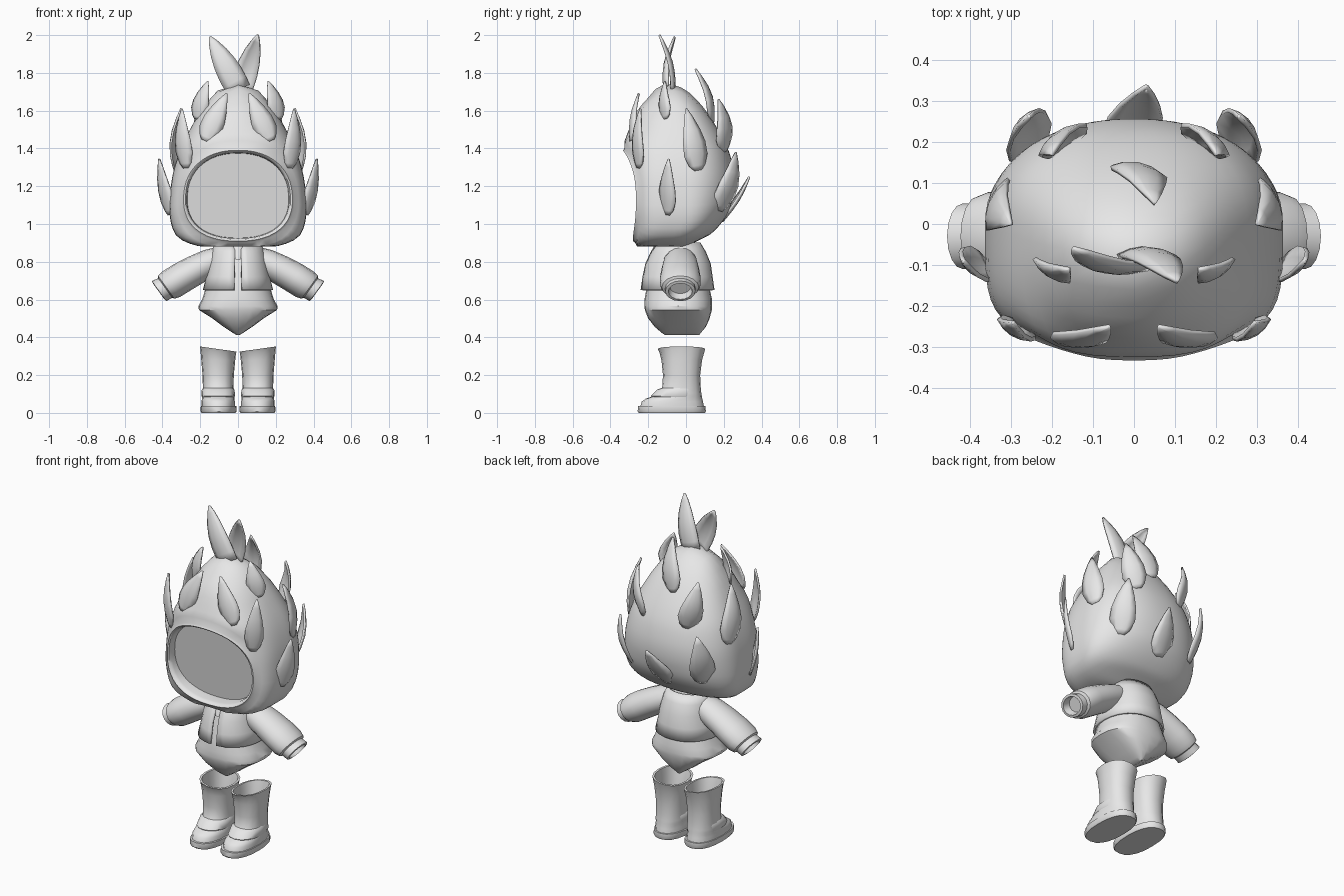
import bpy, bmesh, math
from mathutils import Vector

if "Cube" in bpy.data.objects:
    bpy.data.objects.remove(bpy.data.objects["Cube"])

grey = bpy.data.materials.new("light_grey")
grey.diffuse_color = (0.8, 0.8, 0.8, 1)
grey.use_nodes = True
grey.node_tree.nodes["Principled BSDF"].inputs["Base Color"].default_value = grey.diffuse_color


def make(name, verts, faces, angle=40, thick=0, mirror=False):
    me = bpy.data.meshes.new(name)
    me.from_pydata([tuple(v) for v in verts], [], faces)
    bm = bmesh.new()
    bm.from_mesh(me)
    bmesh.ops.recalc_face_normals(bm, faces=bm.faces)
    bm.to_mesh(me)
    bm.free()
    me.materials.append(grey)
    ob = bpy.data.objects.new(name, me)
    bpy.context.collection.objects.link(ob)
    bpy.context.view_layer.objects.active = ob
    ob.select_set(True)
    bpy.ops.object.shade_smooth_by_angle(angle=math.radians(angle))
    ob.select_set(False)
    if thick:
        m = ob.modifiers.new("thickness", 'SOLIDIFY')
        m.thickness, m.offset = thick, 0
    if mirror:
        ob.modifiers.new("mirror", 'MIRROR').use_mirror_merge = False
    return ob


def loft(name, rings, closed=True, cap_start=False, cap_end=False, **kw):
    n = len(rings[0])
    faces = []
    for r in range(len(rings) - 1):
        for i in range(n if closed else n - 1):
            j = (i + 1) % n
            faces.append((r * n + i, r * n + j, (r + 1) * n + j, (r + 1) * n + i))
    if cap_start:
        faces.append(tuple(range(n)))
    if cap_end:
        faces.append(tuple(range((len(rings) - 1) * n, len(rings) * n)))
    return make(name, [v for r in rings for v in r], faces, **kw)


def spow(v, e):
    return math.copysign(abs(v) ** e, v)


def ring(cx, z, w, yf, yb, n=20, e=2.0, gap=0.0, tilt=0.0):
    """Superellipse at height z, starting from the front; gap leaves it open."""
    cy, d = (yf + yb) / 2, (yb - yf) / 2
    pts = []
    for i in range(n):
        t = gap + (2 * math.pi - 2 * gap) * i / (n - 1) if gap else 2 * math.pi * i / n
        x = w * spow(math.sin(t), 2 / e)
        pts.append(Vector((cx + x, cy - d * spow(math.cos(t), 2 / e), z + tilt * x)))
    return pts


# ---- hood: sections by height (z, half width, front y, back y, front squareness)
HOOD = [(0.88, .20, -.262, .00, 4.5), (0.905, .28, -.27, .05, 4.5), (0.95, .335, -.273, .135, 4.5),
        (1.05, .362, -.278, .217, 4.5), (1.15, .360, -.285, .25, 4.3), (1.25, .348, -.293, .256, 4),
        (1.35, .322, -.310, .238, 3.4), (1.42, .295, -.328, .212, 2.9), (1.50, .255, -.302, .17, 2.5),
        (1.60, .198, -.258, .105, 2.2), (1.68, .135, -.19, .035, 2), (1.72, .085, -.155, -.02, 2),
        (1.745, .0, -.10, -.09, 2)]
CENTRE = Vector((0, -0.05, 1.15))


def slope(k, c):
    a, b = HOOD[max(k - 1, 0)], HOOD[min(k + 1, len(HOOD) - 1)]
    return (b[c] - a[c]) / (b[0] - a[0])


def section(z):
    """Smoothly interpolated section of the hood."""
    for k in range(len(HOOD) - 1):
        a, b = HOOD[k], HOOD[k + 1]
        if a[0] <= z <= b[0]:
            h = b[0] - a[0]
            t = (z - a[0]) / h
            w, yf, yb, e = [a[c] * (1 + 2 * t) * (1 - t) ** 2 + b[c] * t * t * (3 - 2 * t)
                            + h * slope(k, c) * t * (1 - t) ** 2 - h * slope(k + 1, c) * t * t * (1 - t)
                            for c in range(1, 5)]
            return w, yf, yb, e, min(0.0, (yf + yb) / 2 + .1 * (yb - yf))


def inside(p):
    s = section(p.z)
    if not s or s[0] < 1e-4:
        return False
    w, yf, yb, e, cy = s
    if p.y < cy:
        return (abs(p.x) / w) ** e + (abs(cy - p.y) / abs(cy - yf)) ** e < 1
    return (abs(p.x) / w) ** 2.2 + (abs(p.y - cy) / abs(yb - cy)) ** 2.2 < 1


def surface(d):
    lo, hi = 0.0, 1.0
    for _ in range(30):
        mid = (lo + hi) / 2
        lo, hi = (mid, hi) if inside(CENTRE + d * mid) else (lo, mid)
    return CENTRE + d * lo


def opening(scale, n=48):
    pts = []
    for i in range(n):
        t = 2 * math.pi * i / n
        x = .285 * scale * spow(math.sin(t), 2 / 2.3) * (1 - .06 * math.cos(t))
        z = 1.15 + .238 * scale * spow(math.cos(t), 2 / 2.3)
        w, yf, yb, e, cy = section(z)
        pts.append(Vector((x, cy - (cy - yf) * max(0.0, 1 - (abs(x) / w) ** e) ** (1 / e), z)))
    return pts


rim = opening(1.05)
back = Vector((0, 1, 0))
# flat backing wall of the face opening, then the rolled lip
rings = [[Vector((p.x, -.195 - .11 * (p.z - .9), p.z)) for p in opening(s)] for s in (.3, .65, .94)]
rings += [[p + Vector((0, dy, 0)) for p in opening(s)]
          for s, dy in ((.95, .02), (.975, -.004), (1.01, -.01))]
rings.append(rim)
STEPS = 30
for k in range(1, STEPS):
    rings.append([surface((p - CENTRE).normalized().slerp(back, k / STEPS)) for p in rim])
loft("hood", rings, cap_start=True, cap_end=True, angle=60)

# ---- leaf scales on the hood
POINTED = ((0, .3), (.08, .68), (.25, 1), (.45, .95), (.65, .7), (.85, .36), (1, .04))
BROAD = ((0, .95), (.15, 1), (.3, 1), (.5, .9), (.7, .68), (.88, .36), (1, .06))


def leaf(name, base, tip, width, out=None, mirror=True, bow=.035, shape=POINTED):
    base, tip = Vector(base), Vector(tip)
    if shape is POINTED:
        base = surface((base - CENTRE).normalized())
    if out is None:
        out = (base + tip) / 2 - Vector((0, -.03, 0))
        out.z = 0
    out = Vector(out).normalized()
    axis = tip - base
    side = axis.cross(out).normalized()
    rows = []
    for t, wd in shape:
        mid = base + axis * t + out * bow * math.sin(math.pi * t)
        h = width * wd / 2
        rows.append([mid + side * h * u - out * .3 * h * u * u for u in (-1, -.5, 0, .5, 1)])
    loft(name, rows, closed=False, angle=50, thick=.011, mirror=mirror)


leaf("brow_leaf", (.18, -.30, 1.45), (.06, -.25, 1.69), .12, (.2, -1, 0), bow=.02)
leaf("temple_leaf", (.30, -.27, 1.31), (.295, -.24, 1.61), .10, (.55, -.85, 0), bow=.025)
leaf("crown_side_leaf", (.215, -.11, 1.55), (.158, -.11, 1.755), .10, (.55, -.85, 0), bow=.02)
leaf("side_leaf", (.32, .06, 1.28), (.30, .0, 1.61), .13, (.88, .35, 0))
leaf("cheek_leaf", (.36, -.10, 1.05), (.416, -.09, 1.345), .105, (.8, -.6, 0), bow=.018)
leaf("upper_back_leaf", (-.01, .14, 1.53), (.05, .05, 1.82), .13, mirror=False)
leaf("back_leaf", (.145, .2, 1.38), (.20, .17, 1.66), .13)
leaf("lower_back_leaf", (.25, .18, 1.07), (.255, .262, 1.38), .14)
leaf("nape_leaf", (-.02, .23, 1.0), (.03, .335, 1.25), .14, mirror=False, bow=.018)
leaf("top_leaf_front", (.005, -.115, 1.71), (-.148, -.06, 1.99), .13, (0, -1, .1), False, .025, BROAD)
leaf("top_leaf_rear", (.015, -.06, 1.71), (.105, -.14, 2.0), .12, (0, 1, .1), False, .025, BROAD)

# ---- body suit with slanted leg openings
BODY = [(.90, .10, -.13, .05, 2), (.80, .14, -.17, .08, 2), (.68, .165, -.205, .12, 2.2),
        (.60, .19, -.22, .138, 2.3), (.565, .21, -.22, .138, 2.4), (.545, .207, -.218, .137, 2.5),
        (.50, .135, -.20, .125, 3), (.455, .075, -.165, .105, 3), (.425, .03, -.13, .08, 3),
        (.412, .008, -.11, .07, 3)]
loft("body_suit", [ring(0, z, w, f, b, 24, e) for z, w, f, b, e in BODY],
     cap_start=True, cap_end=True, angle=35)

# ---- jacket, open at the front
JACKET = [(.90, .115, -.145, .07), (.85, .135, -.18, .10), (.79, .15, -.21, .125),
          (.72, .163, -.225, .135), (.65, .18, -.235, .145)]
loft("jacket", [ring(0, z, w, f, b, 29, 2.2, gap=.09) for z, w, f, b in JACKET],
     closed=False, thick=.012)
# small tab at the collar
loft("collar_tab", [ring(0, z, w, y, y + .02, 10) for z, w, y in
                    ((.90, .028, -.16), (.84, .022, -.193), (.81, .012, -.205))],
     cap_start=True, cap_end=True)


# ---- sleeves: elliptical tube along a sloping arm, cuff with recessed end
def tube_ring(x, z, r, ry, n=16):
    u = Vector((.58, 0, .81))
    c = Vector((x, -.03, z))
    return [c + u * r * math.cos(2 * math.pi * i / n) + Vector((0, ry * math.sin(2 * math.pi * i / n), 0))
            for i in range(n)]


SLEEVE = [(.06, .835, .06, .07), (.14, .80, .075, .09), (.22, .76, .08, .10), (.30, .715, .083, .108),
          (.355, .68, .082, .108), (.38, .665, .075, .098), (.385, .661, .064, .08),
          (.418, .645, .066, .08), (.42, .643, .052, .064), (.385, .668, .045, .055)]
loft("sleeve", [tube_ring(*s) for s in SLEEVE], cap_start=True, cap_end=True, mirror=True)

# ---- boots
BOOT = [(.035, .088, -.242, .095, 0), (.06, .088, -.234, .09, 0), (.076, .086, -.212, .086, 0),
        (.09, .085, -.17, .084, 0), (.105, .083, -.147, .081, 0), (.135, .081, -.126, .078, 0),
        (.20, .083, -.122, .075, 0), (.28, .09, -.13, .085, .05), (.325, .094, -.142, .098, .12),
        (.338, .097, -.15, .102, .14), (.338, .086, -.137, .09, .14), (.25, .078, -.115, .07, .05),
        (.15, .07, -.105, .06, 0)]
loft("boot", [ring(.105, z, w, f, b, 16, 2.3, tilt=t) for z, w, f, b, t in BOOT],
     cap_start=True, cap_end=True, mirror=True)
loft("boot_sole", [ring(.103, z, w, f, b, 20, 2.4) for z, w, f, b in
                   ((0, .09, -.25, .10), (.008, .095, -.256, .105), (.036, .094, -.254, .103))],
     cap_start=True, cap_end=True, mirror=True)
loft("boot_strap", [ring(.105, z, w, f, b, 16, 2.3) for z, w, f, b in
                    ((.082, .085, -.18, .07), (.09, .089, -.186, .072), (.122, .087, -.155, .07),
                     (.132, .08, -.13, .065))], mirror=True)
